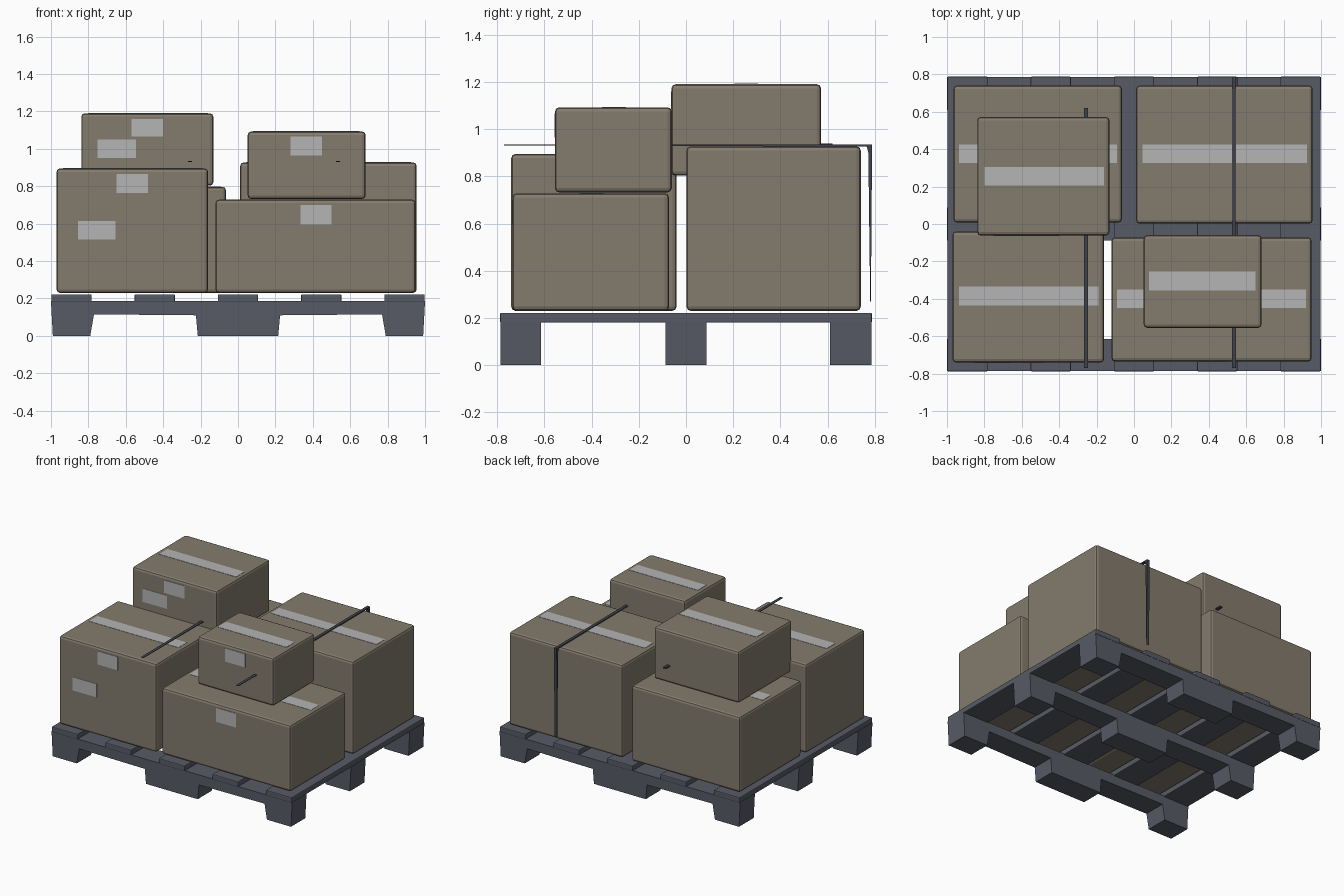
import bpy, bmesh
from mathutils import Matrix

if "Cube" in bpy.data.objects:
    bpy.data.objects.remove(bpy.data.objects["Cube"])


def material(name, col):
    m = bpy.data.materials.new(name)
    m.diffuse_color = (*col, 1)
    m.use_nodes = True
    m.node_tree.nodes["Principled BSDF"].inputs["Base Color"].default_value = m.diffuse_color
    return m


CARD = material("cardboard", (0.23, 0.20, 0.155))
TAPE = material("tape", (0.46, 0.46, 0.46))
WOOD = material("pallet_grey", (0.095, 0.105, 0.13))
STRAP = material("strap_dark", (0.05, 0.055, 0.065))


def finish(name, bm, mat):
    bmesh.ops.recalc_face_normals(bm, faces=bm.faces)
    me = bpy.data.meshes.new(name)
    bm.to_mesh(me)
    bm.free()
    me.materials.append(mat)
    ob = bpy.data.objects.new(name, me)
    bpy.context.collection.objects.link(ob)
    return ob


def block(name, x, y, z, mat, bevel=0.0):
    """Box given by (min, max) ranges, with optional softened edges."""
    bm = bmesh.new()
    bmesh.ops.create_cube(bm, size=1)
    size = [b - a for a, b in (x, y, z)]
    mid = [(a + b) / 2 for a, b in (x, y, z)]
    bm.transform(Matrix.Translation(mid) @ Matrix.Diagonal((*size, 1)))
    if bevel:
        bmesh.ops.bevel(bm, geom=bm.edges[:], offset=bevel, segments=2,
                        profile=0.5, affect='EDGES')
    return finish(name, bm, mat)


def profile(name, pts, axis, lo, hi, mat):
    """Extrude a 2D outline along x or y."""
    bm = bmesh.new()
    vs = [bm.verts.new((lo, u, v) if axis == 'x' else (u, lo, v)) for u, v in pts]
    f = bm.faces.new(vs)
    ext = bmesh.ops.extrude_face_region(bm, geom=[f])
    d = hi - lo
    bmesh.ops.translate(bm, vec=(d, 0, 0) if axis == 'x' else (0, d, 0),
                        verts=[v for v in ext['geom'] if isinstance(v, bmesh.types.BMVert)])
    return finish(name, bm, mat)


# Pallet runners: end feet, wide middle foot, raised arches between
half = [(0.215, 0), (0.225, 0.11), (0.77, 0.115), (0.79, 0), (0.99, 0), (1.0, 0.185)]
outline = half + [(-x, z) for x, z in reversed(half)]
for name, y0, y1 in (("front", -0.785, -0.615), ("middle", -0.087, 0.087),
                     ("back", 0.61, 0.785)):
    profile(f"pallet_runner_{name}", outline, 'y', y0, y1, WOOD)

# Deck boards
for i in range(5):
    c = (i - 2) * 0.445
    block(f"deck_board_{i + 1}", (c - 0.108, c + 0.108), (-0.788, 0.788),
          (0.18, 0.222), WOOD, 0.006)

# Cartons: x, y, z ranges; top tape x, y; front labels x, z
cartons = {
    "front_left": ((-0.97, -0.16), (-0.74, -0.04), (0.23, 0.895),
                   ((-0.935, -0.19), (-0.435, -0.335)),
                   [((-0.65, -0.48), (0.765, 0.865)), ((-0.855, -0.655), (0.515, 0.615))]),
    "front_right": ((-0.12, 0.95), (-0.735, -0.072), (0.23, 0.728),
                    ((-0.09, 0.92), (-0.45, -0.35)),
                    [((0.335, 0.5), (0.595, 0.7))]),
    "back_right": ((0.012, 0.955), (0.002, 0.74), (0.23, 0.927),
                   ((0.045, 0.925), (0.325, 0.425)), []),
    "back_left": ((-0.965, -0.065), (0.008, 0.74), (0.23, 0.797),
                  ((-0.935, -0.09), (0.325, 0.425)), []),
    "top_left": ((-0.838, -0.132), (-0.062, 0.572), (0.803, 1.19),
                 ((-0.8, -0.16), (0.205, 0.305)),
                 [((-0.57, -0.4), (1.065, 1.16)), ((-0.75, -0.545), (0.95, 1.05))]),
    "top_right": ((0.052, 0.682), (-0.555, -0.06), (0.732, 1.092),
                  ((0.08, 0.65), (-0.355, -0.255)),
                  [((0.28, 0.45), (0.965, 1.065))]),
}
T = 0.002
for name, (x, y, z, tape, labels) in cartons.items():
    block(f"carton_{name}", x, y, z, CARD, 0.018)
    block(f"tape_{name}", *tape, (z[1] - T, z[1] + T), TAPE)
    for i, (lx, lz) in enumerate(labels):
        block(f"label_{name}_{i + 1}", lx, (y[0] - T, y[0] + T), lz, TAPE)

# Straps: tapering bands, the right one folds down the back
profile("strap_right", [(-0.77, 0.931), (0.765, 0.926), (0.772, 0.90), (0.78, 0.27),
                        (0.783, 0.27), (0.788, 0.935), (-0.77, 0.934)],
        'x', 0.523, 0.545, STRAP)
profile("strap_left", [(-0.77, 0.931), (0.62, 0.928), (0.62, 0.938), (-0.77, 0.934)],
        'x', -0.267, -0.245, STRAP)
